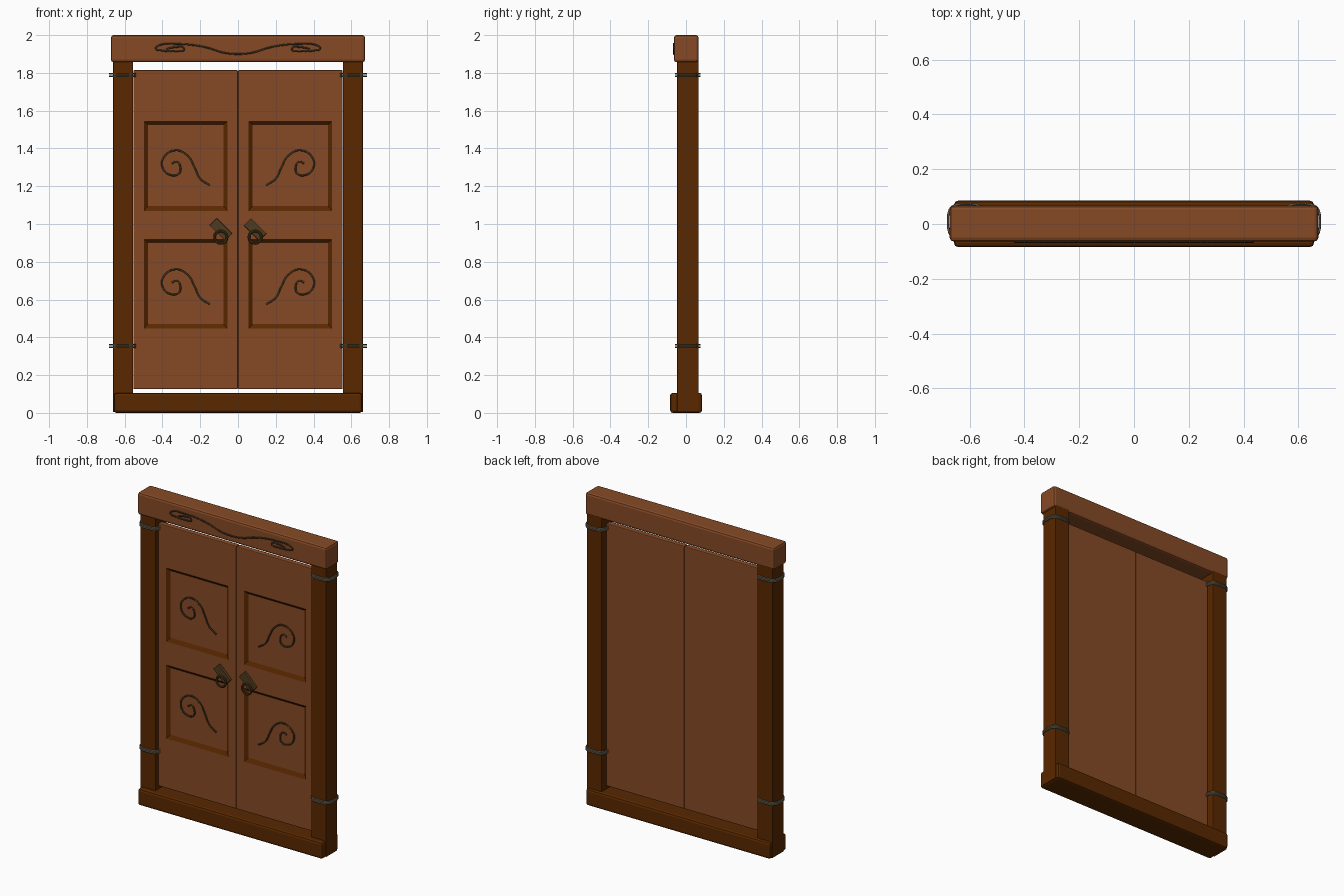
import bpy, bmesh, math
from mathutils import Vector

cube = bpy.data.objects.get("Cube")
if cube:
    bpy.data.objects.remove(cube, do_unlink=True)


def material(name, rgb):
    m = bpy.data.materials.new(name)
    m.use_nodes = True
    m.diffuse_color = (*rgb, 1)
    m.node_tree.nodes["Principled BSDF"].inputs["Base Color"].default_value = (*rgb, 1)
    return m


WOOD = material("warm wood", (0.24, 0.068, 0.019))
DARK = material("dark wood", (0.10, 0.021, 0.0))
VINE = material("vine inlay", (0.05, 0.031, 0.012))
BAND = material("grey band", (0.18, 0.16, 0.11))
BRASS = material("aged brass", (0.08, 0.043, 0.013))


def add(name, data, *mats):
    ob = bpy.data.objects.new(name, data)
    bpy.context.collection.objects.link(ob)
    for m in mats:
        data.materials.append(m)
    return ob


def box_mesh(lo, hi):
    bm = bmesh.new()
    bmesh.ops.create_cube(bm, size=1)
    lo, hi = Vector(lo), Vector(hi)
    for v in bm.verts:
        v.co = (lo + hi) / 2 + v.co * (hi - lo)
    return bm


def finish(bm, name, *mats):
    me = bpy.data.meshes.new(name)
    bmesh.ops.recalc_face_normals(bm, faces=bm.faces)
    bm.to_mesh(me)
    bm.free()
    return add(name, me, *mats)


def bevel(ob, width):
    mod = ob.modifiers.new("soft edges", "BEVEL")
    mod.width = width
    mod.segments = 2
    mod.limit_method = "ANGLE"
    mod.angle_limit = math.radians(60)


def box(name, lo, hi, mat, width):
    ob = finish(box_mesh(lo, hi), name, mat)
    bevel(ob, width)
    return ob


def wire(name, points, radius, mat, cyclic=False):
    """Round wire through the points, smoothed as a Bezier curve."""
    cu = bpy.data.curves.new(name, "CURVE")
    cu.dimensions = "3D"
    cu.bevel_depth = radius
    cu.bevel_resolution = 1
    cu.resolution_u = 5
    cu.use_fill_caps = True
    sp = cu.splines.new("BEZIER")
    sp.bezier_points.add(len(points) - 1)
    for bp, p in zip(sp.bezier_points, points):
        bp.co = p
        bp.handle_left_type = bp.handle_right_type = "AUTO"
    sp.use_cyclic_u = cyclic
    return add(name, cu, mat)


# Frame
box("lintel", (-0.673, -0.064, 1.857), (0.673, 0.067, 2.0), WOOD, 0.014)
box("sill", (-0.657, -0.084, 0.0), (0.657, 0.085, 0.106), DARK, 0.014)
SIDES = (("left", 1), ("right", -1))
for side, s in SIDES:
    xs = sorted((0.555 * s, 0.661 * s))
    box(side + "_post", (xs[0], -0.047, 0.004), (xs[1], 0.066, 1.87), DARK, 0.003)

# Doors with two sunken panels each, framed by a dark sloping rim
FRONT, BACK = -0.018, 0.018
DEPTH = 0.014
PANEL_X = (0.056, 0.498)
PANELS = ((0.446, 0.919), (1.070, 1.543))


def door(name, s):
    xs = sorted((0.001 * s, 0.554 * s))
    bm = box_mesh((xs[0], FRONT, 0.126), (xs[1], BACK, 1.815))
    cuts = [((x * s, 0, 0), (1, 0, 0)) for x in PANEL_X]
    cuts += [((0, 0, z), (0, 0, 1)) for pair in PANELS for z in pair]
    for co, no in cuts:
        bmesh.ops.bisect_plane(bm, geom=bm.verts[:] + bm.edges[:] + bm.faces[:],
                               plane_co=co, plane_no=no)
    fields = []
    for f in bm.faces:
        c = f.calc_center_median()
        if (f.normal.y < -0.9 and PANEL_X[0] < c.x * s < PANEL_X[1]
                and any(a < c.z < b for a, b in PANELS)):
            fields.append(f)
    rim = bmesh.ops.inset_individual(bm, faces=fields, thickness=0.03)["faces"]
    for f in rim:
        f.material_index = 1
    for f in fields:
        for v in f.verts:
            v.co += Vector((0, DEPTH, 0.004))
    bevel(finish(bm, name, WOOD, DARK), 0.005)


for side, s in SIDES:
    door(side + "_door", s)

# Scrolled vines on the panels and lintel
SCROLL = ((.15, 1.205), (.20, 1.24), (.23, 1.30), (.265, 1.36), (.33, 1.39), (.395, 1.35),
          (.40, 1.30), (.365, 1.262), (.315, 1.265), (.305, 1.30), (.325, 1.33), (.35, 1.32))
for side, s in SIDES:
    for level, drop in (("upper", 0), ("lower", 0.63)):
        wire(f"{side}_{level}_scroll",
             [(x * s, FRONT + DEPTH - 0.002, z - drop) for x, z in SCROLL], 0.005, VINE)

HALF = ((.08, 1.908), (.15, 1.93), (.22, 1.945), (.33, 1.953), (.42, 1.945), (.435, 1.93),
        (.40, 1.918), (.33, 1.915), (.285, 1.925), (.34, 1.935), (.38, 1.926))
path = [(-x, z) for x, z in reversed(HALF)] + [(0, 1.90)] + list(HALF)
wire("lintel_vine", [(x, -0.064, z) for x, z in path], 0.005, VINE)


# Wire bands wound round the posts
def squircle(c, half):
    return math.copysign(abs(c) ** 0.6, c) * half


for side, s in SIDES:
    for level, z in (("upper", 1.789), ("lower", 0.354)):
        for i in (-1, 0, 1):
            ring = []
            for k in range(16):
                a = math.tau * k / 16
                ring.append((0.611 * s + squircle(math.cos(a), 0.068),
                             0.009 + squircle(math.sin(a), 0.064), z + i * 0.008))
            wire(f"{side}_{level}_band_{i + 2}", ring, 0.004, BAND, True)

# Handles: tilted plate with a hanging ring
for side, s in SIDES:
    x = 0.091 * s
    plate = box(side + "_handle_plate", (-0.058, -0.01, -0.027), (0.058, 0.01, 0.027),
                BRASS, 0.003)
    plate.location = (x, FRONT - 0.008, 0.971)
    plate.rotation_euler.y = math.radians(45)
    bpy.ops.mesh.primitive_torus_add(
        major_radius=0.033, minor_radius=0.007, major_segments=24, minor_segments=8,
        location=(x, FRONT - 0.023, 0.93), rotation=(math.radians(90), 0, 0))
    ring = bpy.context.object
    ring.name = side + "_handle_ring"
    ring.data.materials.append(BRASS)
    bpy.ops.object.shade_smooth_by_angle()
